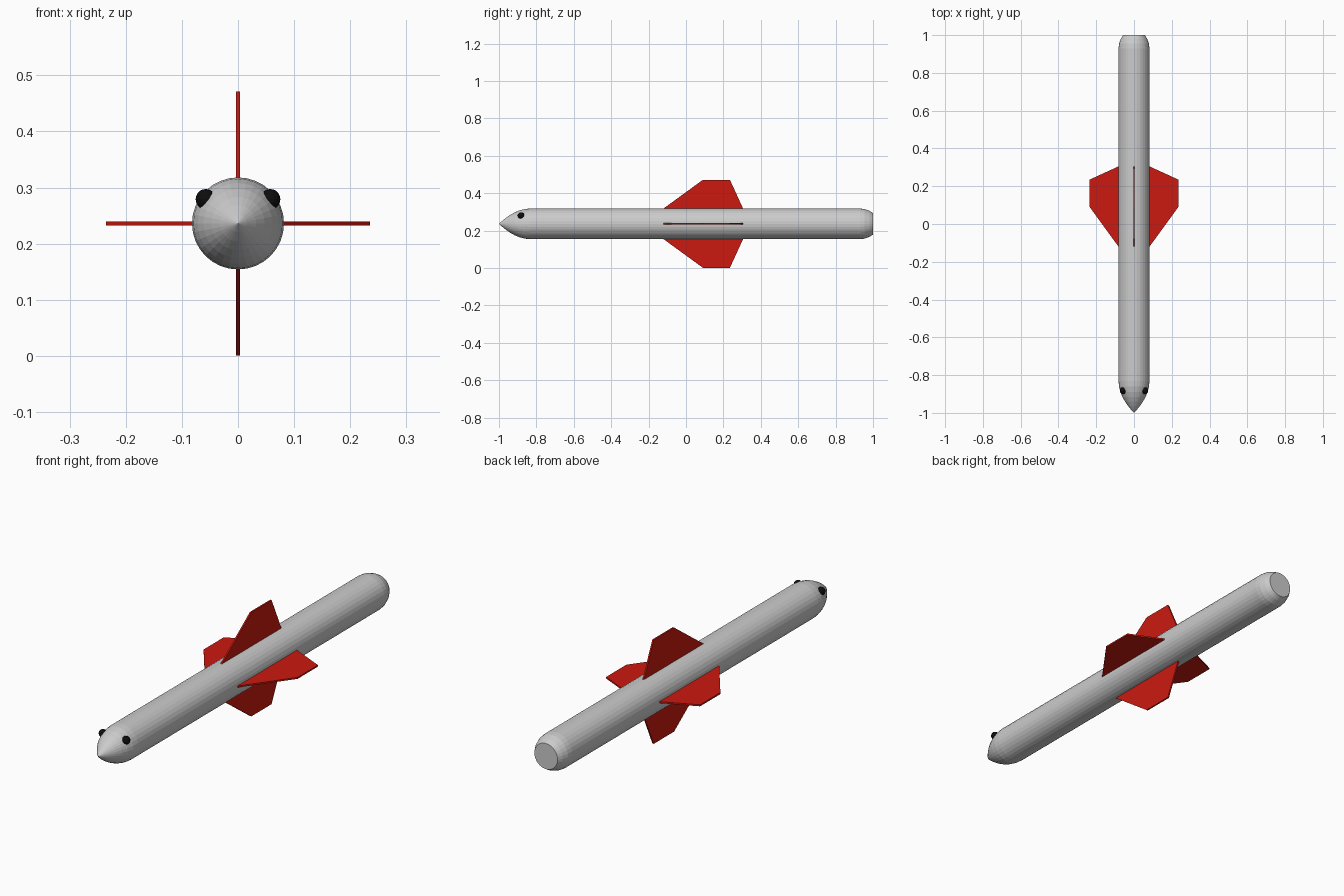
import bpy, bmesh, math
from mathutils import Matrix

if "Cube" in bpy.data.objects:
    bpy.data.objects.remove(bpy.data.objects["Cube"])

AXIS_Z = 0.236
R = 0.082
SIDES = 32


def material(name, color):
    m = bpy.data.materials.new(name)
    m.diffuse_color = color
    m.use_nodes = True
    m.node_tree.nodes["Principled BSDF"].inputs["Base Color"].default_value = m.diffuse_color
    return m


def make_object(name, bm, mat=None):
    bmesh.ops.recalc_face_normals(bm, faces=bm.faces)
    me = bpy.data.meshes.new(name)
    bm.to_mesh(me)
    bm.free()
    ob = bpy.data.objects.new(name, me)
    ob.location.z = AXIS_Z
    bpy.context.collection.objects.link(ob)
    if mat:
        me.materials.append(mat)
    return ob


red = material("fin_red", (0.6, 0.01, 0.005, 1))
black = material("eye_black", (0.004, 0.004, 0.004, 1))

# Body: pointed nose, long tube and rounded, flat-ended tail, spun about y
nose = [(-0.83 - 0.17 * t, R * (1 - t * t)) for t in (1, 0.9, 0.78, 0.65, 0.5, 0.35, 0.18, 0)]
tail = [(0.93, R), (0.955, 0.079), (0.98, 0.070), (1.0, 0.058), (1.0, 0)]
bm = bmesh.new()
verts = [bm.verts.new((r, y, 0)) for y, r in nose + tail]
edges = [bm.edges.new(p) for p in zip(verts, verts[1:])]
bmesh.ops.spin(bm, geom=verts + edges, axis=(0, 1, 0), cent=(0, 0, 0),
               angle=math.tau, steps=SIDES, use_duplicate=False)
bmesh.ops.remove_doubles(bm, verts=bm.verts, dist=1e-5)
make_object("body", bm)

# Four swept fins around the body
outline = [(R - 0.012, -0.12), (R, -0.12), (0.235, 0.09), (0.235, 0.235),
           (R, 0.305), (R - 0.012, 0.305)]
THICK = 0.007
for i, side in enumerate(("right", "top", "left", "bottom")):
    bm = bmesh.new()
    face = bm.faces.new([bm.verts.new((x, y, -THICK / 2)) for x, y in outline])
    ext = bmesh.ops.extrude_face_region(bm, geom=[face])["geom"]
    bmesh.ops.translate(bm, vec=(0, 0, THICK),
                        verts=[v for v in ext if isinstance(v, bmesh.types.BMVert)])
    bm.transform(Matrix.Rotation(-i * math.pi / 2, 4, 'Y'))
    make_object("fin_" + side, bm, red)

# Pair of small round eyes on the nose
for name, s in (("eye_right", 1), ("eye_left", -1)):
    bm = bmesh.new()
    bmesh.ops.create_uvsphere(bm, u_segments=16, v_segments=10, radius=0.018,
                              matrix=Matrix.Translation((s * 0.0575, -0.882, 0.0433)))
    make_object(name, bm, black)
